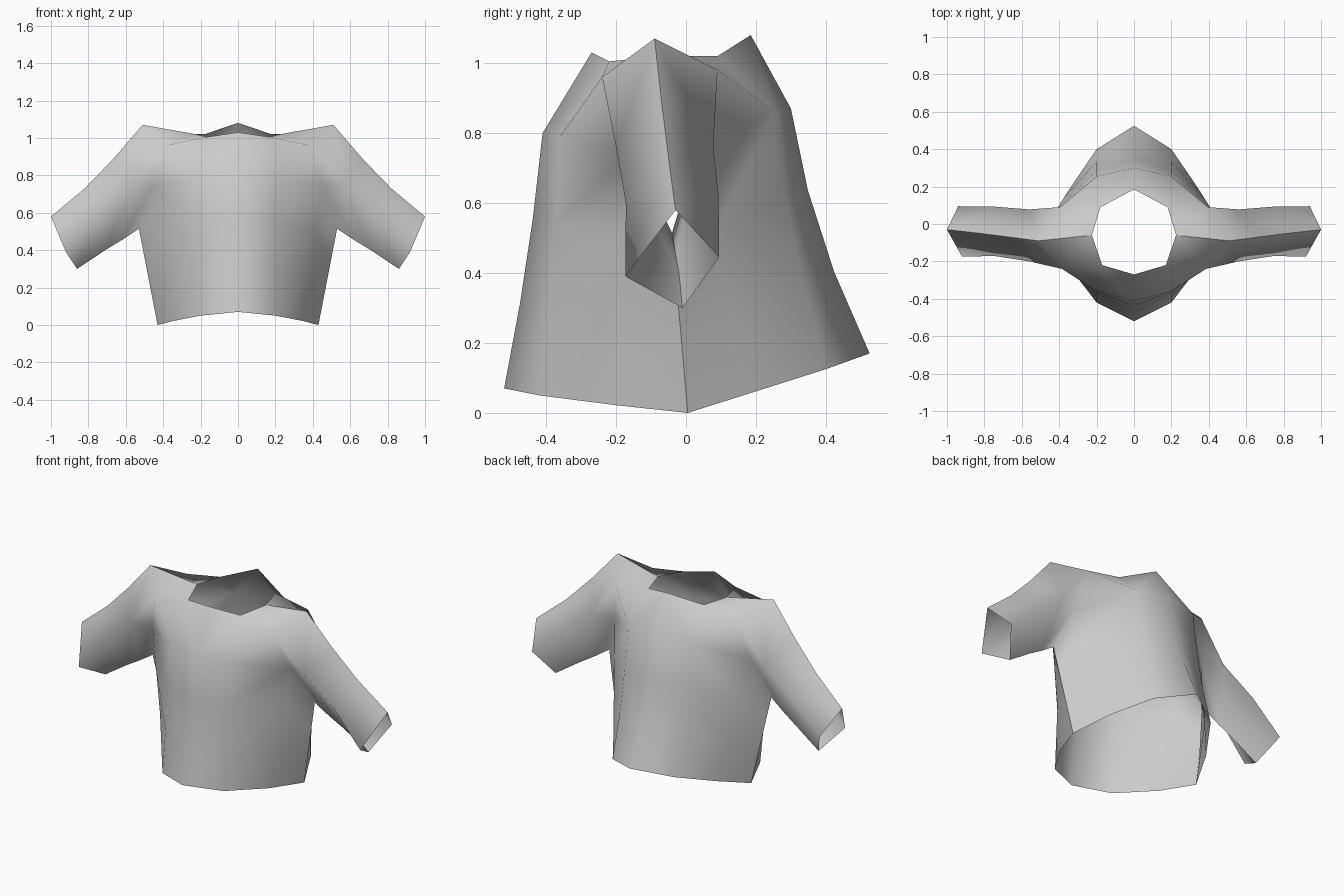
import bpy
import bmesh
from mathutils import Vector

default_cube = bpy.data.objects.get("Cube")
if default_cube:
    bpy.data.objects.remove(default_cube, do_unlink=True)


def make_material(name, colour):
    material = bpy.data.materials.new(name)
    material.use_nodes = True
    material.diffuse_color = colour
    material.node_tree.nodes["Principled BSDF"].inputs["Base Color"].default_value = colour
    return material


fabric = make_material("grey fabric", (0.6, 0.6, 0.6, 1))
bm = bmesh.new()


def vert(x, y, z):
    return bm.verts.new((x, y, z))


def column(hem, top, bow=0):
    """Four points running from hem to chest, bowed inward or outward in y."""
    start, end = Vector(hem), Vector(top)
    points = []
    for step in range(4):
        t = step / 3
        point = start.lerp(end, t)
        point.y += 4 * t * (1 - t) * bow
        points.append(vert(*point))
    return points


def bridge(first, second, closed=False):
    """Fill quads between two rows with the same number of points."""
    count = len(first)
    for i in range(count if closed else count - 1):
        j = (i + 1) % count
        bm.faces.new((first[i], first[j], second[j], second[i]))


# Torso columns of the left half, from front centre round to back centre
torso = [
    column((0, -.52, .07), (0, -.41, .8), .01),
    column((.2, -.42, .05), (.2, -.36, .79), .01),
    column((.345, -.2, .022), (.455, -.15, .745)),
    column((.43, .005, 0), (.53, -.04, .515)),
    column((.34, .195, .06), (.445, .03, .745)),
    column((.2, .4, .125), (.2, .255, .86), -.02),
    column((0, .525, .17), (0, .3, .87), -.03),
]
for left_column, right_column in zip(torso, torso[1:]):
    bridge(left_column, right_column)
chest_front, chest_side, arm_front, armpit, arm_back, back_side, back_centre = [
    points[-1] for points in torso]

# Neckline and shoulder yoke
neck = [vert(0, -.27, 1.03), vert(.17, -.22, 1.005), vert(.225, -.06, 1.02),
        vert(.18, .09, 1.02), vert(0, .185, 1.08)]
shoulder = vert(.51, -.09, 1.07)
yoke_front = vert(.385, -.24, .96)
yoke_back = vert(.395, .09, .98)
for face in (
    (chest_front, chest_side, neck[1], neck[0]),
    (chest_side, yoke_front, neck[1]),
    (chest_side, arm_front, yoke_front),
    (yoke_front, neck[2], neck[1]),
    (yoke_front, shoulder, neck[2]),
    (shoulder, yoke_back, neck[2]),
    (yoke_back, neck[3], neck[2]),
    (back_side, neck[3], yoke_back),
    (back_side, yoke_back, arm_back),
    (back_side, back_centre, neck[4], neck[3]),
):
    bm.faces.new(face)

# Four-sided sleeve, from upper arm to open cuff
sleeve = [
    [vert(.665, -.07, .89), vert(.56, -.2, .76),
     vert(.62, -.03, .455), vert(.56, .078, .76)],
    [vert(.82, -.05, .73), vert(.74, -.172, .6),
     vert(.71, -.02, .4), vert(.75, .093, .62)],
    [vert(1, -.03, .58), vert(.92, -.173, .39),
     vert(.86, -.01, .3), vert(.94, .095, .445)],
]
for inner_ring, outer_ring in zip(sleeve, sleeve[1:]):
    bridge(inner_ring, outer_ring, closed=True)

# Armhole joining the sleeve to the torso
top, front, bottom, back = sleeve[0]
for yoke, arm, side in ((yoke_front, arm_front, front), (yoke_back, arm_back, back)):
    bm.faces.new((shoulder, yoke, side, top))
    bm.faces.new((yoke, arm, side))
    bm.faces.new((arm, armpit, bottom, side))

# Crisp seam between front and back: shoulder, sleeve and side
seam = set(torso[3]) | {neck[2], shoulder}
for ring in sleeve:
    seam |= {ring[0], ring[2]}
for edge in bm.edges:
    edge.smooth = not seam.issuperset(edge.verts)
for face in bm.faces:
    face.smooth = True

# Mirror the half and turn the surface outward
bmesh.ops.mirror(bm, geom=bm.verts[:] + bm.edges[:] + bm.faces[:],
                 axis='X', merge_dist=0.001)
bmesh.ops.recalc_face_normals(bm, faces=bm.faces[:])
bm.normal_update()
front_face = min(bm.faces, key=lambda f: f.calc_center_median().y)
if front_face.normal.y > 0:
    bmesh.ops.reverse_faces(bm, faces=bm.faces[:])

mesh = bpy.data.meshes.new("shirt")
bm.to_mesh(mesh)
bm.free()
mesh.materials.append(fabric)
shirt = bpy.data.objects.new("shirt", mesh)
bpy.context.collection.objects.link(shirt)
